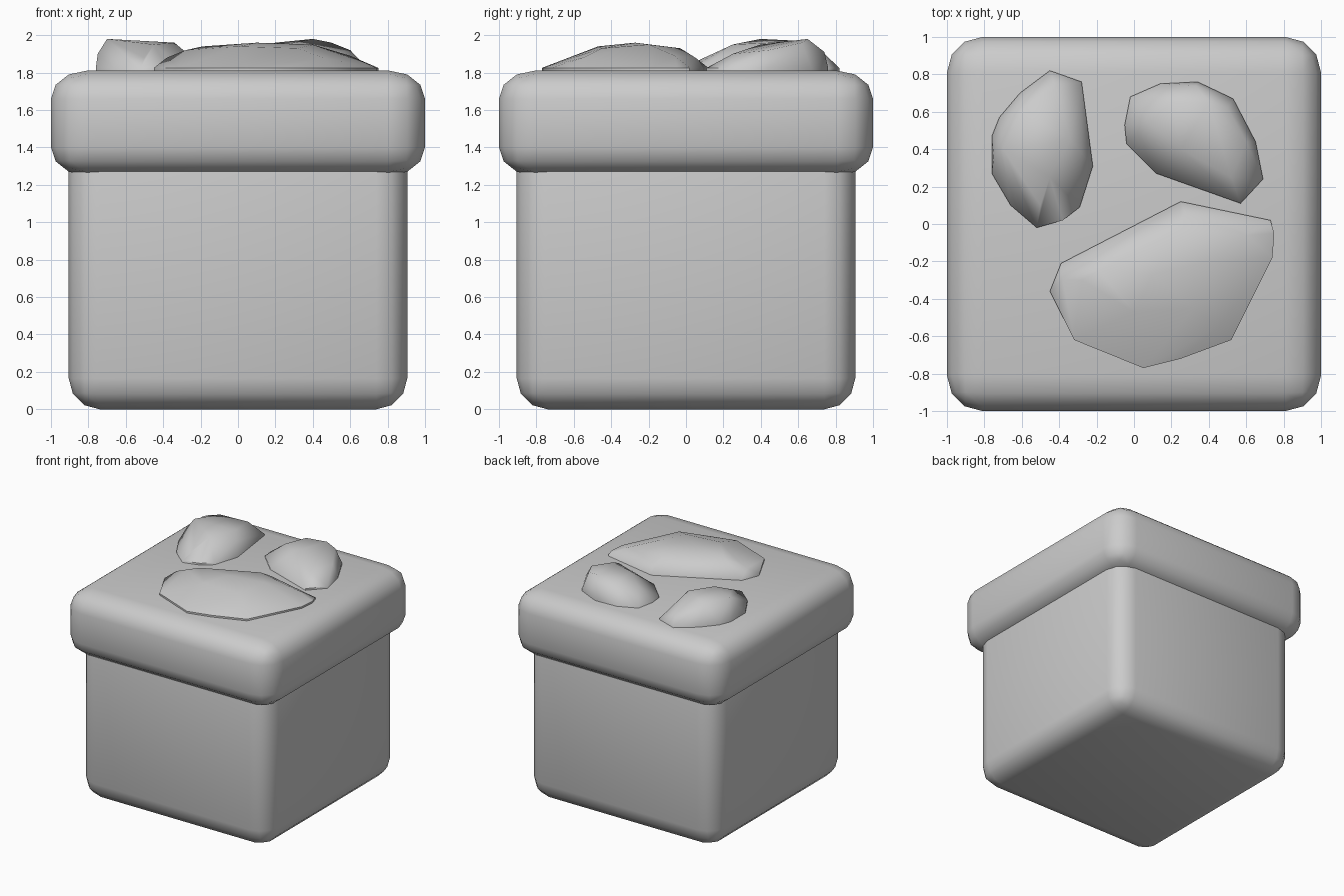
import bpy
import bmesh

old = bpy.data.objects.get("Cube")
if old:
    bpy.data.objects.remove(old, do_unlink=True)

# One plain grey for the whole model
grey = bpy.data.materials.new("plain_grey")
grey.use_nodes = True
grey.diffuse_color = (0.6, 0.6, 0.6, 1)
grey.node_tree.nodes["Principled BSDF"].inputs["Base Color"].default_value = grey.diffuse_color


def finish(bm, name):
    """Turn a bmesh into a smooth-shaded grey object."""
    bmesh.ops.recalc_face_normals(bm, faces=bm.faces)
    for face in bm.faces:
        face.smooth = True
    mesh = bpy.data.meshes.new(name)
    bm.to_mesh(mesh)
    bm.free()
    mesh.materials.append(grey)
    obj = bpy.data.objects.new(name, mesh)
    bpy.context.collection.objects.link(obj)
    return obj


def rounded_box(name, half, bottom, top, radius, squash=1.0):
    """Square box with rounded edges; squash flattens the rounding in z."""
    bm = bmesh.new()
    bmesh.ops.create_cube(bm, size=2)
    bmesh.ops.scale(bm, vec=(half, half, (top - bottom) / 2 / squash), verts=bm.verts)
    bmesh.ops.bevel(bm, geom=bm.edges[:], offset=radius, segments=3,
                    profile=0.5, affect='EDGES')
    bmesh.ops.scale(bm, vec=(1, 1, squash), verts=bm.verts)
    bmesh.ops.translate(bm, vec=(0, 0, (top + bottom) / 2), verts=bm.verts)
    return finish(bm, name)


def rock(name, outline, crown):
    """Lumpy stone: hull of a ground outline and raised points (hundredths)."""
    bm = bmesh.new()
    for x, y in outline:
        for z in (SOIL - 0.06, SOIL + 0.015):
            bm.verts.new((x / 100, y / 100, z))
    for x, y, height in crown:
        bm.verts.new((x / 100, y / 100, SOIL + height / 100))
    hull = bmesh.ops.convex_hull(bm, input=bm.verts)
    loose = set(hull["geom_interior"]) | set(hull["geom_unused"])
    bmesh.ops.delete(bm, geom=[v for v in loose if isinstance(v, bmesh.types.BMVert)],
                     context='VERTS')
    obj = finish(bm, name)
    bpy.ops.object.select_all(action='DESELECT')
    obj.select_set(True)
    bpy.context.view_layer.objects.active = obj
    bpy.ops.object.shade_smooth_by_angle(angle=1.0)


SOIL = 1.81

# Pot body and its thick overhanging rim
rounded_box("pot_body", 0.905, 0, 1.55, 0.165)
rounded_box("pot_rim", 1.0, 1.25, SOIL, 0.19, squash=0.79)

# Three stones resting on top
rock("back_right_stone",
     [(-45, 82), (-28, 76), (-27, 55), (-22, 31), (-29, 9), (-38, 2), (-52, -2),
      (-66, 10), (-76, 27), (-76, 47), (-72, 57), (-61, 70)],
     [(-70, 40, 17), (-75, 36, 9), (-60, 60, 16), (-34, 45, 15), (-45, 25, 14),
      (-28, 38, 10), (-50, 10, 7), (-42, 74, 9)])
rock("back_left_stone",
     [(-5, 53), (-2, 68), (14, 75), (34, 76), (53, 67), (65, 44), (69, 24),
      (57, 11), (12, 27), (-4, 43)],
     [(40, 65, 17), (50, 62, 15), (60, 44, 11), (20, 65, 15), (8, 54, 11),
      (25, 40, 14), (52, 25, 9), (33, 74, 10)])
rock("front_stone",
     [(-45, -36), (-39, -21), (25, 12), (73, 2), (75, -5), (74, -18), (52, -62),
      (25, -72), (5, -77), (-32, -62)],
     [(-38, -30, 7), (-28, -30, 11), (-19, -25, 13), (10, -27, 15), (40, -20, 14),
      (24, -3, 12), (60, -6, 8), (28, 5, 7), (0, -47, 13), (32, -45, 12),
      (5, -62, 7), (45, -55, 7)])
